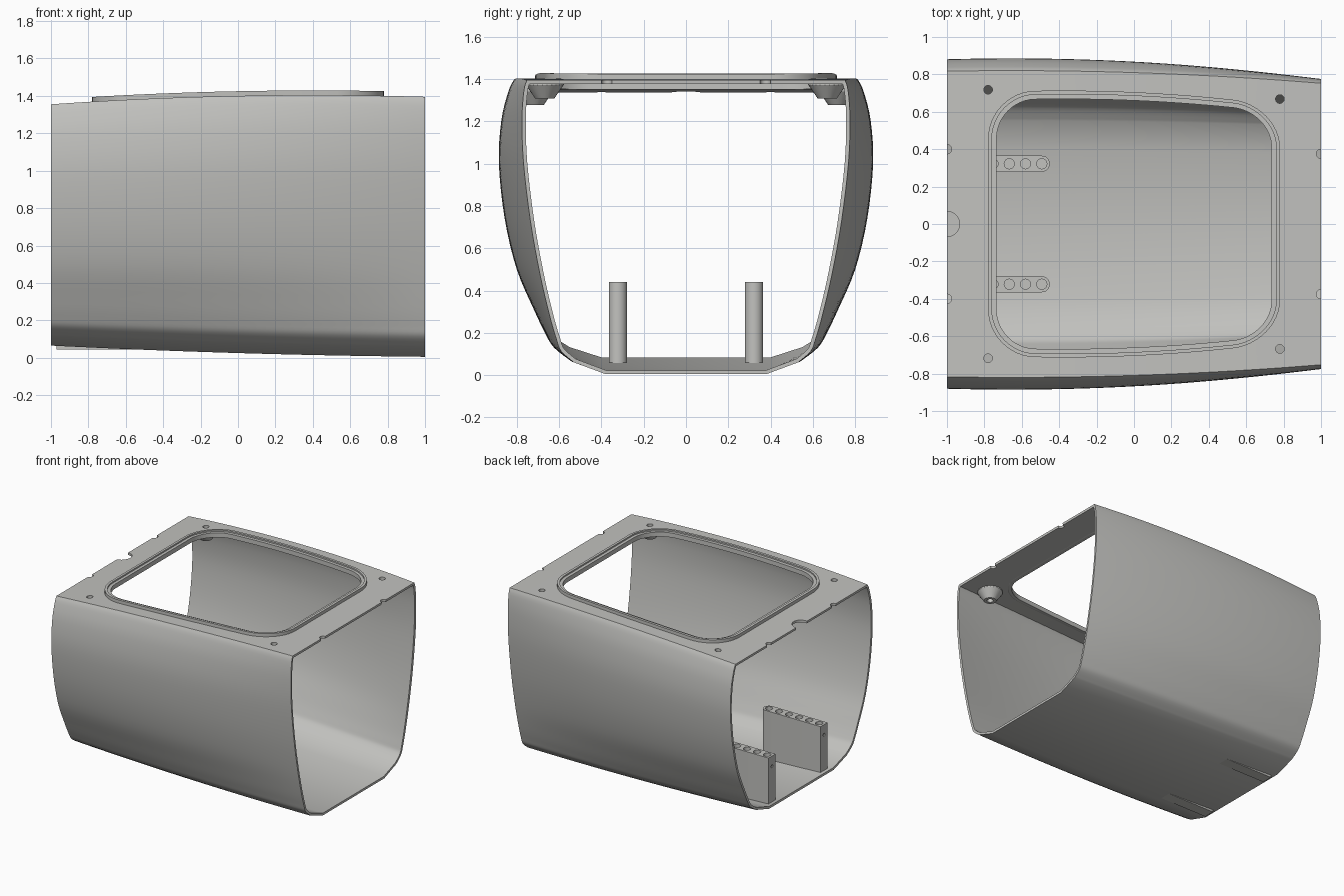
import bpy, bmesh, math

if "Cube" in bpy.data.objects:
    bpy.data.objects.remove(bpy.data.objects["Cube"])

grey = bpy.data.materials.new("warm grey")
grey.diffuse_color = (0.54, 0.54, 0.52, 1)
grey.use_nodes = True
grey.node_tree.nodes["Principled BSDF"].inputs["Base Color"].default_value = grey.diffuse_color


def make(name, bm, smooth=True):
    bmesh.ops.recalc_face_normals(bm, faces=bm.faces[:])
    me = bpy.data.meshes.new(name)
    bm.to_mesh(me)
    bm.free()
    me.materials.append(grey)
    ob = bpy.data.objects.new(name, me)
    bpy.context.collection.objects.link(ob)
    if smooth:
        smooth_shade(ob)
    return ob


def smooth_shade(ob):
    bpy.ops.object.select_all(action='DESELECT')
    bpy.context.view_layer.objects.active = ob
    ob.select_set(True)
    bpy.ops.object.shade_smooth_by_angle(angle=math.radians(25))


def loft(bm, loops, close=False, caps=False):
    rows = [[bm.verts.new(p) for p in loop] for loop in loops]
    n = len(rows[0])
    for k in range(len(rows) if close else len(rows) - 1):
        a, b = rows[k], rows[(k + 1) % len(rows)]
        for i in range(n):
            j = (i + 1) % n
            bm.faces.new((a[i], a[j], b[j], b[i]))
    if caps:
        bm.faces.new(rows[0])
        bm.faces.new(rows[-1])


def circle(x, y, z, r, n=24):
    return [(x + r * math.cos(2 * math.pi * i / n), y + r * math.sin(2 * math.pi * i / n), z)
            for i in range(n)]


def cut(ob, cutter):
    m = ob.modifiers.new("cut", 'BOOLEAN')
    m.operation, m.solver, m.object = 'DIFFERENCE', 'EXACT', cutter


def apply_all(ob, cutters):
    dg = bpy.context.evaluated_depsgraph_get()
    me = bpy.data.meshes.new_from_object(ob.evaluated_get(dg))
    ob.modifiers.clear()
    ob.data = me
    for c in cutters:
        bpy.data.objects.remove(c)
    smooth_shade(ob)


# Body curves along the length
def top(x): return 1.40 + 0.02 * x - 0.025 * x * x
def bottom(x): return 0.025 - 0.03 * x + 0.01 * x * x
def width(x): return 0.868 - 0.0525 * x - 0.04 * x * x


# Side profile: height fraction, half width at the wide part, half width at the narrow end
SIDE = [(0, .40, .38), (.04, .56, .53), (.078, .632, .59), (.12, .668, .613), (.20, .72, .645),
        (.34, .80, .69), (.52, .857, .735), (.72, .885, .768), (.87, .873, .775),
        (.965, .842, .766), (1, .82, .752)]


def refine(pts, sub=4):
    out = [pts[0]]
    for i in range(1, len(pts) - 1):
        p0, p1, p2, p3 = pts[max(i - 1, 1)], pts[i], pts[i + 1], pts[min(i + 2, len(pts) - 1)]
        for s in range(sub):
            t = s / sub
            out.append(tuple(0.5 * (2 * b + (c - a) * t + (2 * a - 5 * b + 4 * c - d) * t * t
                                    + (3 * b - a - 3 * c + d) * t ** 3)
                             for a, b, c, d in zip(p0, p1, p2, p3)))
    return out + [pts[-1]]


SIDE = refine(SIDE)


def section(x):
    u = (width(x) - 0.775) / 0.11
    b, h = bottom(x), top(x) - bottom(x)
    right = [(x, n + (w - n) * u, b + h * t) for t, w, n in SIDE]
    return right + [(px, -y, z) for px, y, z in reversed(right)]


# Thin open-ended shell
bm = bmesh.new()
loft(bm, [section(-1 + i / 20) for i in range(41)])
shell = make("shell", bm, False)
s = shell.modifiers.new("wall", 'SOLIDIFY')
s.thickness, s.offset, s.use_even_offset = 0.018, -1, True


# Rounded opening outline that narrows toward one end
def opening(off, dz, flat=None):
    a, c, r = 0.78 - off, 0.71 - off, 0.25 - off
    pts = []
    corners = [(a - r, c - r, 0), (-a + r, c - r, 90), (-a + r, -c + r, 180), (a - r, -c + r, 270)]
    for k, (cx, cy, a0) in enumerate(corners):
        arc = [(cx + r * math.cos(math.radians(a0 + i * 7.5)),
                cy + r * math.sin(math.radians(a0 + i * 7.5))) for i in range(13)]
        nx, ny, na = corners[(k + 1) % 4]
        end = (nx + r * math.cos(math.radians(na)), ny + r * math.sin(math.radians(na)))
        pts += arc + [(arc[-1][0] + (end[0] - arc[-1][0]) * i / 10,
                       arc[-1][1] + (end[1] - arc[-1][1]) * i / 10) for i in range(1, 10)]
    return [(x, y * (0.705 - 0.045 * x - 0.06 * x * x) / 0.71,
             (top(x) if flat is None else flat) + dz) for x, y in pts]


# Cutters for the opening, screw holes and edge notches
SCREWS = [(-.78, .718), (-.78, -.718), (.78, .668), (.78, -.668)]
NOTCHES = [(-1, 0, .068), (-1, .4, .025), (-1, -.4, .025), (1, .375, .025), (1, -.375, .025)]
bm = bmesh.new()
loft(bm, [opening(.03, 0, 1.2), opening(.03, 0, 1.6)], caps=True)
for x, y, r in [(x, y, .023) for x, y in SCREWS] + NOTCHES:
    loft(bm, [circle(x, y, 1.2, r), circle(x, y, 1.6, r)], caps=True)
cutter = make("top_cutter", bm, False)
cutter.hide_render = True
cut(shell, cutter)
apply_all(shell, [cutter])

# Raised stepped rim around the opening
bm = bmesh.new()
RIM = [(0, -.012), (0, .025), (.02, .025), (.02, .014), (.045, .014), (.045, -.021), (.02, -.021)]
loft(bm, [opening(o, z) for o, z in RIM], close=True)
make("opening_rim", bm)

# Tapered screw bosses under the top panel
for k, (x, y) in enumerate(SCREWS):
    bm = bmesh.new()
    z = top(x) - 0.012
    loft(bm, [circle(x, y, z, .023), circle(x, y, z, .09), circle(x, y, z - .015, .09),
              circle(x, y, z - .08, .045), circle(x, y, z - .08, .023)], close=True)
    make(f"screw_boss_{k + 1}", bm)

# Upright mounting ribs with a row of holes
for side, label in ((1, "back"), (-1, "front")):
    y, x0, x1, hw, r = side * 0.322, -0.97, -0.45, 0.043, 0.042
    plan = [(x0, y + hw), (x0, y - hw)]
    plan += [(x1 - r + r * math.cos(math.radians(a)), y + hw * math.sin(math.radians(a)))
             for a in range(-90, 91, 15)]
    bm = bmesh.new()
    loft(bm, [[(px, py, z) for px, py in plan] for z in (.045, .44)], caps=True)
    rib = make(f"{label}_rib", bm, False)
    bm = bmesh.new()
    for i in range(6):
        x = -0.493 - 0.087 * i
        loft(bm, [circle(x, y, .30, .027), circle(x, y, .5, .027)], caps=True)
    # Small hole in the end face
    loft(bm, [[(px, y + b, .36 + c) for b, c, _ in circle(0, 0, 0, .012, 12)]
              for px in (-1, -.962)], caps=True)
    holes = make("rib_cutter", bm, False)
    holes.hide_render = True
    cut(rib, holes)
    apply_all(rib, [holes])
